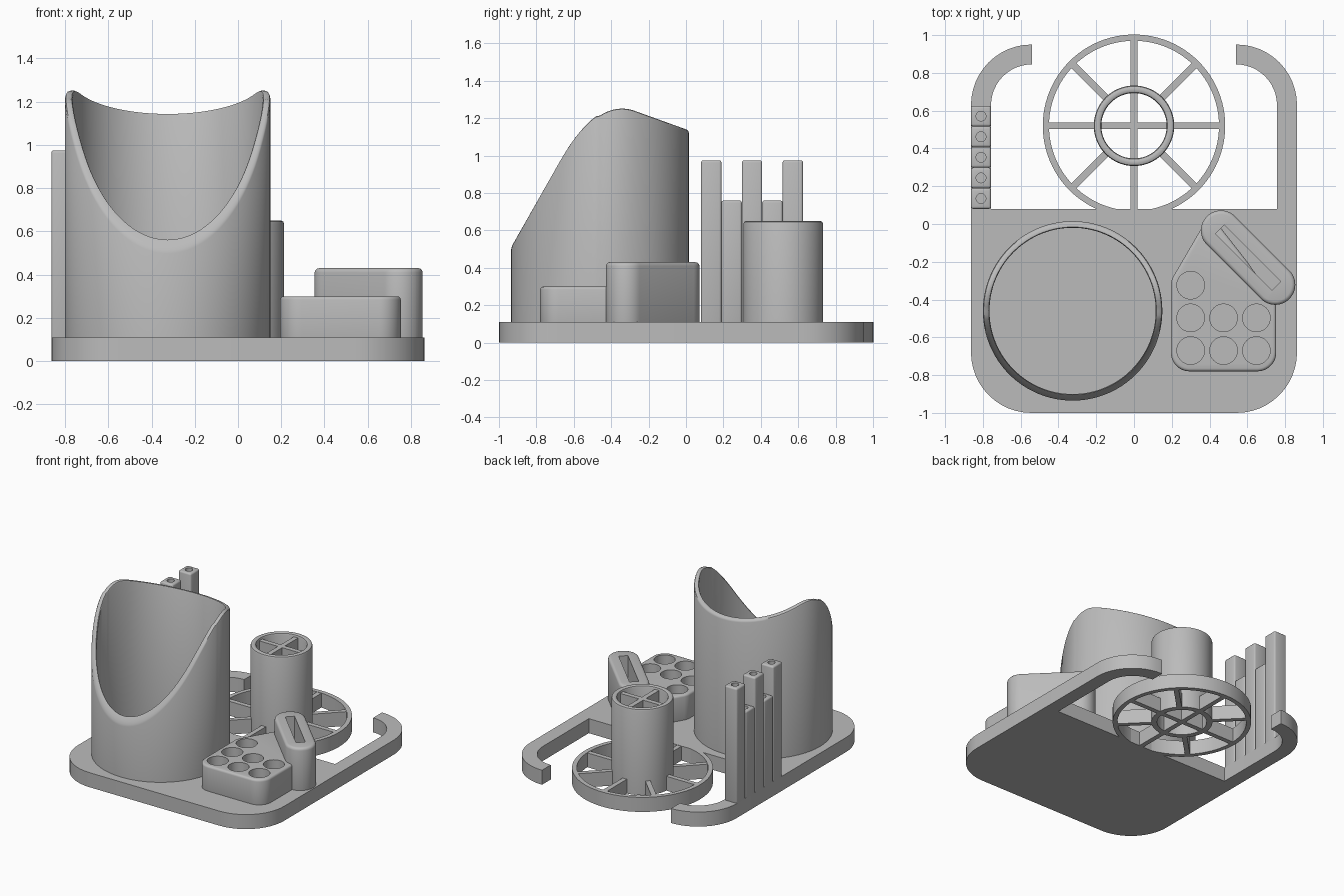
import bpy, bmesh, math
from mathutils import Vector, Matrix

if "Cube" in bpy.data.objects:
    bpy.data.objects.remove(bpy.data.objects["Cube"])

grey = bpy.data.materials.new("plain grey")
grey.use_nodes = True
COLOUR = (0.5, 0.5, 0.5, 1)
grey.diffuse_color = COLOUR
grey.node_tree.nodes["Principled BSDF"].inputs["Base Color"].default_value = COLOUR


def finish(name, bm):
    bmesh.ops.recalc_face_normals(bm, faces=bm.faces)
    mesh = bpy.data.meshes.new(name)
    bm.to_mesh(mesh)
    bm.free()
    mesh.materials.append(grey)
    obj = bpy.data.objects.new(name, mesh)
    bpy.context.collection.objects.link(obj)
    return obj


def select(obj):
    bpy.ops.object.select_all(action="DESELECT")
    obj.select_set(True)
    bpy.context.view_layer.objects.active = obj


def smooth(obj):
    select(obj)
    bpy.ops.object.shade_smooth_by_angle(angle=math.radians(35))


def rounded(corners, steps=12):
    """Outline from (x, y, radius) corners, each rounded by its radius."""
    out = []
    for i, (x, y, r) in enumerate(corners):
        p = Vector((x, y))
        a = (Vector(corners[i - 1][:2]) - p).normalized()
        b = (Vector(corners[(i + 1) % len(corners)][:2]) - p).normalized()
        if r == 0:
            out.append(p)
            continue
        half = a.angle(b) / 2
        centre = p + (a + b).normalized() * r / math.sin(half)
        start = p + a * r / math.tan(half) - centre
        end = p + b * r / math.tan(half) - centre
        sweep = start.angle_signed(end)
        for k in range(steps + 1):
            out.append(centre + Matrix.Rotation(-sweep * k / steps, 2) @ start)
    return out


def add_prism(bm, outline, z0, z1):
    face = bm.faces.new([bm.verts.new((p[0], p[1], z0)) for p in outline])
    top = bmesh.ops.extrude_face_region(bm, geom=[face])["geom"]
    verts = [v for v in top if isinstance(v, bmesh.types.BMVert)]
    bmesh.ops.translate(bm, verts=verts, vec=(0, 0, z1 - z0))


def circle(x, y, r, n=40):
    return [(x + r * math.cos(math.tau * k / n), y + r * math.sin(math.tau * k / n))
            for k in range(n)]


def block(name, outline, z0, z1, bevel=0.0, holes=(), floor=0.15):
    """Extruded outline with softened edges and blind holes from the top."""
    bm = bmesh.new()
    add_prism(bm, outline, z0, z1)
    obj = finish(name, bm)
    select(obj)
    if bevel:
        mod = obj.modifiers.new("soft edges", "BEVEL")
        mod.width, mod.segments = bevel, 3
        mod.limit_method, mod.angle_limit = "ANGLE", math.radians(35)
        bpy.ops.object.modifier_apply(modifier=mod.name)
    if holes:
        bm = bmesh.new()
        for hole in holes:
            add_prism(bm, hole, floor, z1 + 0.1)
        cutter = finish(name + "_cutter", bm)
        cutter.hide_render = True
        mod = obj.modifiers.new("holes", "BOOLEAN")
        mod.operation, mod.solver, mod.object = "DIFFERENCE", "EXACT", cutter
        select(obj)
        bpy.ops.object.modifier_apply(modifier=mod.name)
        bpy.data.objects.remove(cutter)
    smooth(obj)
    return obj


def ring(name, centre, profile, n=96):
    """Closed (radius, height) profile turned about z; height may depend on y."""
    bm = bmesh.new()
    loops = []
    for k in range(n):
        a = math.tau * k / n
        loop = []
        for r, h in profile:
            y = centre[1] + r * math.sin(a)
            z = h(y) if callable(h) else h
            loop.append(bm.verts.new((centre[0] + r * math.cos(a), y, z)))
        loops.append(loop)
    m = len(profile)
    for k in range(n):
        a, b = loops[k], loops[(k + 1) % n]
        for j in range(m):
            bm.faces.new((a[j], b[j], b[(j + 1) % m], a[(j + 1) % m]))
    obj = finish(name, bm)
    smooth(obj)
    return obj


def bar(name, centre, angle, r0, r1, width, z0, z1):
    turn = Matrix.Rotation(angle, 2)
    w = width / 2
    pts = [Vector(centre) + turn @ Vector(p)
           for p in ((r0, -w), (r1, -w), (r1, w), (r0, w))]
    return block(name, pts, z0, z1)


T = 0.11  # base thickness

# Base plate with two curved arms reaching back
right_half = [(0.863, -1, 0.32), (0.863, 0.95, 0.32), (0.54, 0.95, 0),
              (0.54, 0.845, 0), (0.757, 0.845, 0.216), (0.757, 0.08, 0)]
left_half = [(-x, y, r) for x, y, r in reversed(right_half)]
block("base", rounded(right_half + left_half), 0, T)


# Large cup with a scooped rim: two slopes blended at the crest
def rim(y, drop=0.0, blend=0.2):
    front = 0.51 + 1.76 * (y + 0.935)
    back = 1.137 - 0.36 * (y - 0.01)
    u = max(0, blend - abs(y + 0.474))
    return min(front, back) - u * u * 2.12 / (4 * blend) - drop


low = lambda y: rim(y, 0.012)
ring("cup", (-0.325, -0.46),
     [(0.475, T - 0.03), (0.475, low), (0.471, lambda y: rim(y, 0.003)), (0.463, rim),
      (0.452, rim), (0.444, lambda y: rim(y, 0.003)), (0.44, low), (0.44, T - 0.03)], 128)

# Spoked wheel with a hollow hub
W = (0, 0.52)
ring("wheel_rim", W, [(0.483, 0), (0.483, T), (0.45, T), (0.45, 0)])
ring("wheel_hub", W, [(0.213, 0), (0.213, 0.635), (0.209, 0.646), (0.199, 0.65),
                      (0.185, 0.65), (0.177, 0.646), (0.173, 0.635), (0.173, 0)])
for i in range(8):
    bar("spoke_%d" % (i + 1), W, i * math.pi / 4, 0.2, 0.46, 0.036, 0, T - 0.002)
for i in range(2):
    bar("hub_divider_%d" % (i + 1), W, i * math.pi / 2, -0.18, 0.18, 0.036, 0, 0.632)

# Low tray with seven round pockets
pockets = [(0.3 + 0.174 * i, -0.67 + 0.173 * j)
           for j in range(3) for i in range(3) if j < 2 or i == 0]
tray = rounded([(0.195, -0.78, 0.1), (0.753, -0.78, 0.1), (0.753, -0.42, 0.05),
                (0.6, -0.2, 0), (0.42, 0.03, 0), (0.37, 0.0, 0), (0.195, -0.3, 0.1)])
block("pocket_tray", tray, T - 0.03, 0.3, 0.016,
      [circle(x, y, 0.073) for x, y in pockets])

# Slanted pill-shaped holder with a long slot
mid = Vector((0.604, -0.178))
slant = Matrix.Rotation(math.radians(-45), 2)
box = lambda a, b: [(-a, -b), (a, -b), (a, b), (-a, b)]
place = lambda pts: [mid + slant @ Vector(p) for p in pts]
pill = rounded([(x, y, 0.105) for x, y in box(0.309, 0.106)])
block("slot_holder", place(pill), T - 0.03, 0.43, 0.02, [place(box(0.212, 0.032))])

# Row of square tubes of alternating height
for i in range(5):
    y = 0.135 + 0.109 * i
    outline = [(-0.81 + a, y + b) for a, b in box(0.053, 0.0545)]
    block("square_tube_%d" % (i + 1), outline, T - 0.03, 0.76 if i % 2 else 0.975,
          0.012, [circle(-0.81, y, 0.026, 24)])
